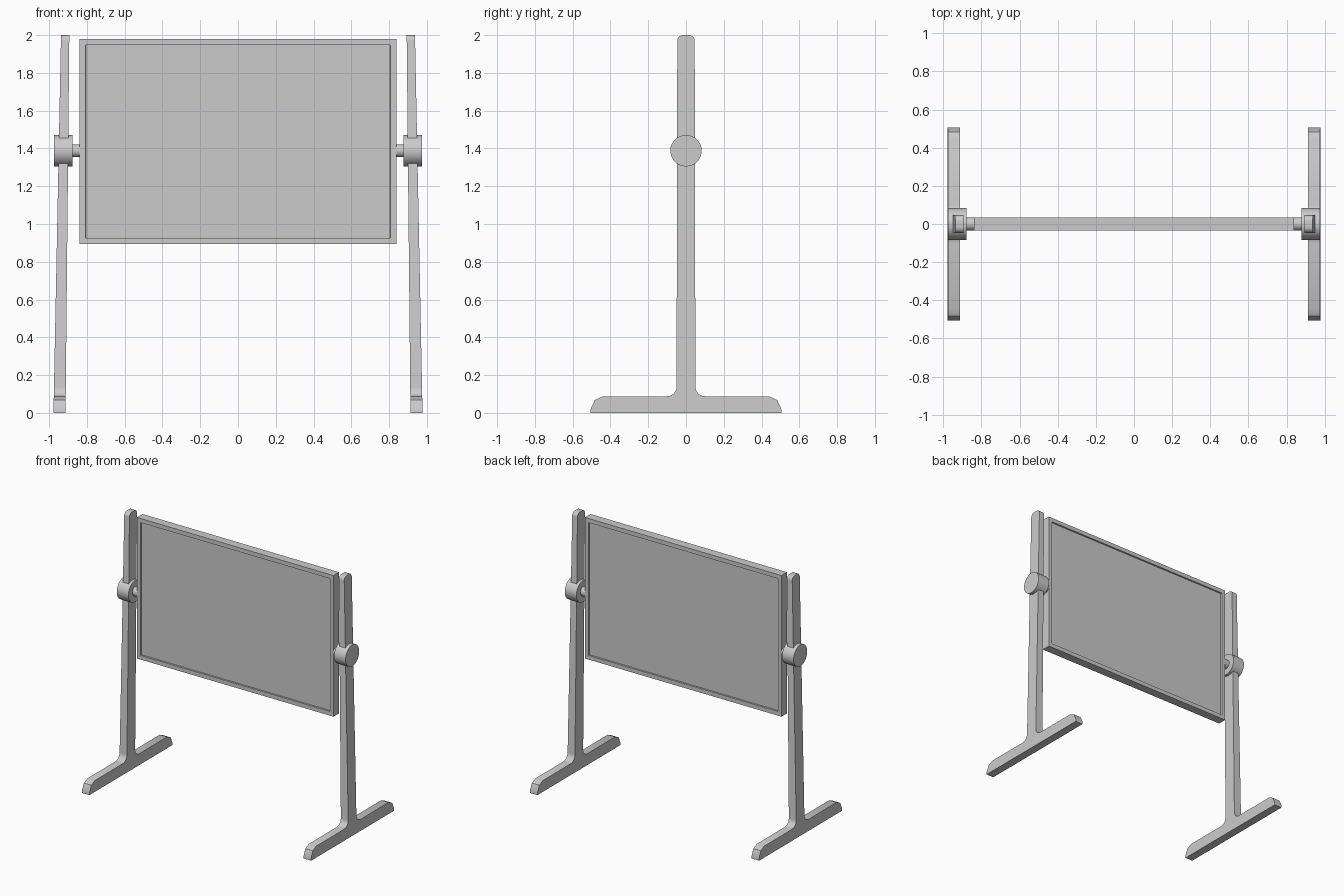
import bpy, bmesh, math
from mathutils import Matrix

if "Cube" in bpy.data.objects:
    bpy.data.objects.remove(bpy.data.objects["Cube"])

HINGE_Z = 1.388


def make_object(name, bm, mirrored=False, smooth=True):
    bmesh.ops.recalc_face_normals(bm, faces=bm.faces)
    mesh = bpy.data.meshes.new(name)
    bm.to_mesh(mesh)
    bm.free()
    ob = bpy.data.objects.new(name, mesh)
    bpy.context.collection.objects.link(ob)
    if mirrored:
        ob.modifiers.new("Mirror", "MIRROR").use_axis = (True, False, False)
    if smooth:
        bpy.ops.object.select_all(action="DESELECT")
        bpy.context.view_layer.objects.active = ob
        ob.select_set(True)
        bpy.ops.object.shade_smooth_by_angle(angle=math.radians(25))
    return ob


def arc(cy, cz, r, start, end, steps=6):
    angles = [math.radians(start + (end - start) * i / steps) for i in range(steps + 1)]
    return [(cy + r * math.cos(a), cz + r * math.sin(a)) for a in angles]


def x_cylinder(name, radius, x0, x1, sides):
    bm = bmesh.new()
    place = Matrix.Translation(((x0 + x1) / 2, 0, HINGE_Z)) @ Matrix.Rotation(math.pi / 2, 4, "Y")
    bmesh.ops.create_cone(bm, cap_ends=True, segments=sides, radius1=radius,
                          radius2=radius, depth=x1 - x0, matrix=place)
    return make_object(name, bm, mirrored=True)


# Legs: T-shaped foot and post in one profile, thinner and leaning in towards the top
half = [(0.505, 0), (0.505, 0.02), (0.483, 0.068), (0.44, 0.088)]
half += arc(0.1, 0.138, 0.05, 270, 180)
half += arc(0.016, 1.97, 0.03, 0, 90, 5)
profile = half + [(-y, z) for y, z in reversed(half)]
bm = bmesh.new()
inner = [bm.verts.new((0.913 - 0.010 * z, y, z)) for y, z in profile]
outer = [bm.verts.new((0.977 - 0.020 * z, y, z)) for y, z in profile]
bm.faces.new(inner)
bm.faces.new(outer)
for i in range(len(profile)):
    j = (i + 1) % len(profile)
    bm.faces.new((inner[i], inner[j], outer[j], outer[i]))
make_object("legs", bm, mirrored=True)

# Pivot knobs around the posts and the shafts that carry the board
x_cylinder("pivot_knobs", 0.083, 0.877, 0.975, 48)
x_cylinder("pivot_shafts", 0.034, 0.83, 0.885, 32)

# Board: raised frame with a sunken writing panel on both sides
bm = bmesh.new()
z0, z1 = 0.893, 1.98
size = Matrix.Diagonal((1.676, 0.068, z1 - z0, 1))
bmesh.ops.create_cube(bm, size=1, matrix=Matrix.Translation((0, 0, (z0 + z1) / 2)) @ size)
bm.normal_update()
panels = [f for f in bm.faces if abs(f.normal.y) > 0.9]
bmesh.ops.inset_individual(bm, faces=panels, thickness=0.045)
bmesh.ops.inset_individual(bm, faces=panels, thickness=0.001, depth=-0.012)
make_object("board", bm, smooth=False)
